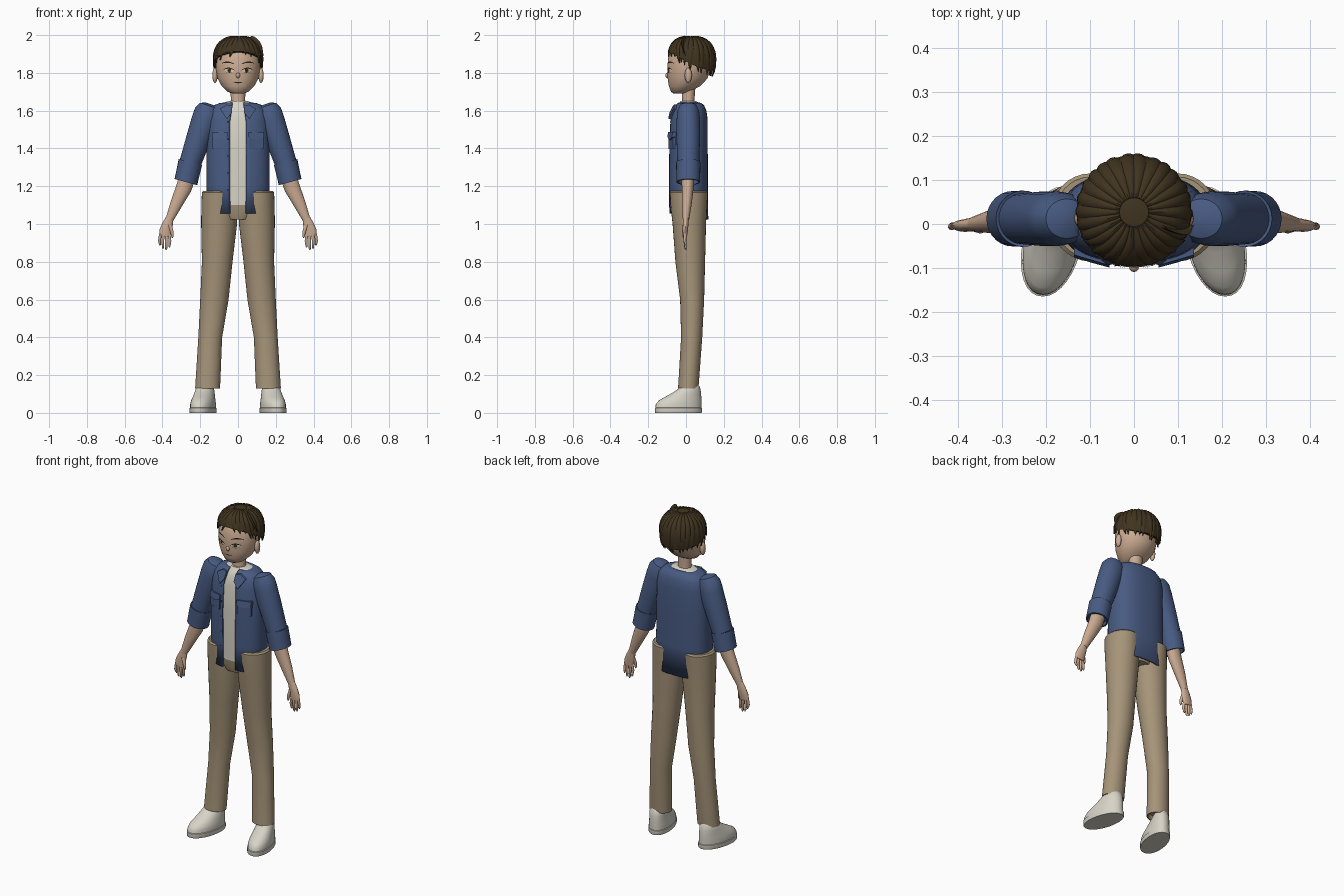
import bpy, bmesh, math, random
from mathutils import Vector
from mathutils.bvhtree import BVHTree

random.seed(4)
PI = math.pi


def material(name, rgb):
    m = bpy.data.materials.new(name)
    m.diffuse_color = (*rgb, 1)
    return m


SKIN = material("skin", (0.60, 0.41, 0.29))
HAIR = material("dark_brown", (0.052, 0.034, 0.014))
BLUE = material("denim_blue", (0.065, 0.105, 0.225))
KHAKI = material("khaki", (0.38, 0.295, 0.19))
CREAM = material("cream", (0.68, 0.65, 0.57))
DARK = material("near_black", (0.02, 0.014, 0.01))
EYE = material("eye_white", (0.72, 0.62, 0.45))


def spow(v, p):
    return math.copysign(abs(v) ** p, v)


def ring(x, y, z, rx, ry, tilt=0, n=28, p=1.0, a0=0):
    """Superellipse section, starting at the front; a0 leaves a gap there."""
    pts = []
    for i in range(n):
        a = 2 * PI * i / n if a0 == 0 else a0 + (2 * PI - 2 * a0) * i / (n - 1)
        u, v = rx * spow(math.sin(a), p), -ry * spow(math.cos(a), p)
        pts.append(Vector((x + u * math.cos(tilt), y + v, z + u * math.sin(tilt))))
    return pts


def add_rows(bm, rows, closed=True):
    vs = [[bm.verts.new(c) for c in r] for r in rows]
    n = len(rows[0])
    for a, b in zip(vs, vs[1:]):
        for j in range(n if closed else n - 1):
            k = (j + 1) % n
            bm.faces.new((a[j], a[k], b[k], b[j]))
    if closed:
        bm.faces.new(vs[0][::-1])
        bm.faces.new(vs[-1])


def finish(name, bm, mat, recalc=True):
    if recalc:
        bmesh.ops.recalc_face_normals(bm, faces=bm.faces)
    me = bpy.data.meshes.new(name)
    bm.to_mesh(me)
    bm.free()
    me.materials.append(mat)
    ob = bpy.data.objects.new(name, me)
    bpy.context.collection.objects.link(ob)
    return ob


def loft(name, sections, mat, side=1, n=28, p=1.0, shear=0):
    """Closed skin through sections (x, y, z, rx, ry, tilt)."""
    rows = [ring(*s, n=n, p=p) for s in sections]
    for r in rows:
        for v in r:
            v.x = side * (v.x - shear * v.y)
    bm = bmesh.new()
    add_rows(bm, rows)
    return finish(name, bm, mat)


def plate(name, pts, mat, side=1, depth=0.02):
    bm = bmesh.new()
    front = [Vector((side * x, y, z)) for x, y, z in pts]
    add_rows(bm, [front, [v + Vector((0, depth, 0)) for v in front]])
    return finish(name, bm, mat)


def ball(name, loc, size, mat):
    bm = bmesh.new()
    bmesh.ops.create_uvsphere(bm, u_segments=16, v_segments=10, radius=1)
    for v in bm.verts:
        v.co = Vector(loc) + v.co * Vector(size)
    return finish(name, bm, mat)


# Head and neck: (z, front y, back y, half width)
head = loft("head", [(0, (f + b) / 2, z, w, (b - f) / 2) for z, f, b, w in [
    (1.69, -0.065, -0.005, 0.028), (1.70, -0.079, 0.02, 0.055), (1.73, -0.091, 0.075, 0.086),
    (1.77, -0.097, 0.113, 0.108), (1.82, -0.099, 0.13, 0.117), (1.88, -0.095, 0.135, 0.118),
    (1.94, -0.07, 0.12, 0.095), (1.975, -0.02, 0.08, 0.05)]], SKIN, n=40)
loft("neck", [(0, 0.012, 1.6, 0.042, 0.036), (0, 0.012, 1.66, 0.038, 0.033),
              (0, 0.015, 1.74, 0.04, 0.036)], SKIN)
ball("nose", (0, -0.098, 1.787), (0.011, 0.011, 0.014), SKIN)

# Face details are thin strips projected on the head
bvh = BVHTree.FromPolygons([v.co for v in head.data.vertices],
                           [tuple(q.vertices) for q in head.data.polygons])


def strip(name, cx, cz, length, height, mat, arch=0.0, slope=0.0, lift=0.002, lens=True):
    top, mid, low = [], [], []
    for i in range(11):
        t = i / 5 - 1
        h = height * (math.sqrt(max(0.02, 1 - t * t)) if lens else 1 - 0.6 * abs(t))
        x, z = cx + t * length, cz + arch * (1 - t * t) + slope * t
        for row, dz in ((top, h), (mid, 0), (low, -h)):
            hit = bvh.ray_cast(Vector((x, -1, z + dz)), Vector((0, 1, 0)))[0]
            row.append(Vector((x, hit.y - lift, z + dz)))
    bm = bmesh.new()
    add_rows(bm, [low, mid, top], closed=False)
    finish(name, bm, mat, recalc=False)


for s, tag in ((-1, "left"), (1, "right")):
    strip(tag + "_eye", s * 0.047, 1.812, 0.026, 0.011, EYE)
    strip(tag + "_iris", s * 0.046, 1.813, 0.010, 0.010, HAIR, lift=0.003)
    strip(tag + "_pupil", s * 0.046, 1.813, 0.004, 0.005, DARK, lift=0.004)
    strip(tag + "_upper_lash", s * 0.048, 1.815, 0.030, 0.003, DARK, arch=0.010, slope=s * 0.002, lift=0.004)
    strip(tag + "_lower_lash", s * 0.047, 1.809, 0.022, 0.001, DARK, arch=-0.009, lift=0.003)
    strip(tag + "_brow", s * 0.053, 1.849, 0.032, 0.004, DARK, arch=0.008, slope=s * 0.002, lens=False)
    ball(tag + "_ear", (s * 0.122, 0.012, 1.787), (0.014, 0.019, 0.04), SKIN)
strip("mouth", 0, 1.752, 0.026, 0.003, DARK, arch=-0.004, lens=False)


# Hair: a cap covered by tapered clumps fanning out from the crown
def hair_point(az, th, k):
    r = abs(math.sin(th)) ** 0.85 * k
    return Vector((0.131 * r * math.sin(az), 0.027 - 0.13 * r * math.cos(az),
                   1.86 + 0.134 * k * spow(math.cos(th), 0.85)))


def hairline(az):
    return math.radians(90 - 20 * math.cos(az) + 4 * math.sin(az) ** 2)


bm = bmesh.new()
add_rows(bm, [[hair_point(2 * PI * j / 48, 0.03 + (hairline(2 * PI * j / 48) - 0.03) * i / 10, 1.0)
               for j in range(48)] for i in range(11)])
finish("hair_cap", bm, HAIR)


def clump(bm, az, sweep, start, end, width, lift=0.055):
    rows = []
    for i in range(10):
        t = i / 9
        th, a = start + (end - start) * t, az + sweep * t * t
        w = width * (1.02 - t ** 3.5)
        f = 0.35 + 0.65 * math.sin(PI * min(1, t + 0.15)) ** 0.5 if t < 0.85 else 0.5
        sec = [hair_point(a + w * j, th, 0.985 + lift * f * (1 - j * j)) for j in (-1, -0.5, 0, 0.5, 1)]
        rows.append(sec + [hair_point(a, th, 0.95)])
    add_rows(bm, rows)


bm = bmesh.new()
N = 26
for i in range(N):
    az = 2 * PI * (i + 0.5) / N
    front = math.cos(az) > 0.55
    sweep = 0.22 * (1 if math.sin(az) > 0 else -1) if front else random.uniform(-0.1, 0.12)
    clump(bm, az, sweep, 0.2, hairline(az) + random.uniform(0.10, 0.24), PI / N * 1.45,
          random.uniform(0.05, 0.07))
clump(bm, 1.1, 0.25, 0.5, 1.4, 0.05, 0.2)  # loose lock
finish("hair_clumps", bm, HAIR)

# Open jacket: (z, half width, front y, back y, half opening)
TORSO = [(1.055, 0.155, -0.09, 0.118, 0.042), (1.2, 0.168, -0.091, 0.116, 0.042),
         (1.4, 0.166, -0.09, 0.115, 0.044), (1.55, 0.16, -0.084, 0.115, 0.042),
         (1.60, 0.15, -0.071, 0.108, 0.034), (1.63, 0.125, -0.056, 0.095, 0.03),
         (1.641, 0.095, -0.045, 0.08, 0.03), (1.644, 0.055, -0.034, 0.06, 0.03)]
rows = []
for z, w, f, b, gap in TORSO:
    a0 = math.asin((gap / w) ** (1 / 0.8))
    rows.append(ring(0, (f + b) / 2, z, w, (b - f) / 2, n=49, p=0.8, a0=a0))
for v in rows[0]:
    v.z -= 0.03 if v.y > 0.03 else 0
bm = bmesh.new()
add_rows(bm, rows, closed=False)
jacket = finish("jacket_body", bm, BLUE, recalc=False)
mod = jacket.modifiers.new("thickness", "SOLIDIFY")
mod.thickness, mod.offset = 0.008, -1

# Shirt under the jacket
loft("shirt", [(0, (f + b) / 2, max(z, 1.1), w - 0.014, (b - f) / 2 - 0.012)
               for z, w, f, b, g in TORSO[:-1]] + [(0, 0.012, 1.65, 0.05, 0.042)], CREAM, n=40, p=0.8)
# Trouser seat
loft("trouser_seat", [(0, 0.015, 1.025, 0.075, 0.075), (0, 0.015, 1.06, 0.11, 0.086),
                      (0, 0.014, 1.12, 0.13, 0.09)], KHAKI, p=0.85)

for s, tag in ((-1, "left_"), (1, "right_")):
    # Jacket collar, pocket and flap
    plate(tag + "collar", [(0.03, -0.068, 1.628), (0.06, -0.062, 1.632), (0.095, -0.065, 1.61),
                           (0.06, -0.094, 1.555), (0.032, -0.088, 1.59)], BLUE, s)
    plate(tag + "pocket", [(0.058, -0.094, 1.40), (0.135, -0.070, 1.40),
                           (0.135, -0.068, 1.48), (0.058, -0.092, 1.48)], BLUE, s)
    plate(tag + "pocket_flap", [(0.056, -0.099, 1.46), (0.097, -0.088, 1.445), (0.137, -0.075, 1.46),
                                (0.137, -0.070, 1.487), (0.056, -0.094, 1.487)], BLUE, s)
    # Sleeve and rolled cuff
    loft(tag + "sleeve", [(0.15, 0.012, 1.636, 0.02, 0.02, 0.32), (0.153, 0.012, 1.626, 0.05, 0.045, 0.32),
                          (0.16, 0.012, 1.595, 0.07, 0.058, 0.32), (0.175, 0.012, 1.55, 0.071, 0.062, 0.32),
                          (0.21, 0.012, 1.45, 0.065, 0.062, 0.32), (0.252, 0.012, 1.325, 0.058, 0.058, 0.3)], BLUE, s)
    loft(tag + "cuff", [(0.25, 0.012, 1.322, 0.05, 0.05, 0.25), (0.252, 0.012, 1.328, 0.064, 0.064, 0.25),
                        (0.276, 0.012, 1.222, 0.062, 0.063, 0.27), (0.276, 0.012, 1.222, 0.053, 0.054, 0.27),
                        (0.27, 0.012, 1.245, 0.052, 0.053, 0.27)], BLUE, s)
    # Arm, palm, fingers and thumb
    loft(tag + "forearm", [(0.262, 0.01, 1.27, 0.044, 0.036, 0.35), (0.287, 0.009, 1.19, 0.042, 0.031, 0.4),
                           (0.325, 0.005, 1.11, 0.033, 0.026, 0.45), (0.362, 0, 1.025, 0.021, 0.017, 0.4)], SKIN, s, n=20)
    loft(tag + "palm", [(0.36, 0, 1.035, 0.02, 0.016, 0.4), (0.372, -0.002, 1.0, 0.028, 0.015, 0.3),
                        (0.384, -0.004, 0.965, 0.032, 0.014, 0.2), (0.388, -0.005, 0.935, 0.029, 0.010, 0.1)], SKIN, s, n=16)
    for i, (x, tip) in enumerate([(0.366, 0.875), (0.381, 0.862), (0.396, 0.868), (0.410, 0.885)]):
        dx = 0.004 * (i - 1.5)
        loft(f"{tag}finger_{i + 1}", [(x, -0.005, 0.95, 0.008, 0.008), (x + dx, -0.006, 0.91, 0.0075, 0.0075),
             (x + dx / 2, -0.002, tip + 0.008, 0.006, 0.006), (x + dx / 2, 0, tip, 0.002, 0.002)], SKIN, s, n=10)
    loft(tag + "thumb", [(0.362, -0.008, 0.995, 0.012, 0.010), (0.350, -0.013, 0.96, 0.009, 0.009),
                         (0.347, -0.014, 0.935, 0.007, 0.007), (0.348, -0.014, 0.925, 0.002, 0.002)], SKIN, s, n=10)
    # Trouser leg with open hem
    loft(tag + "trouser_leg", [
        (0.1, 0.015, 1.176, 0.082, 0.092), (0.1, 0.015, 1.168, 0.091, 0.1), (0.099, 0.015, 1.1, 0.095, 0.097),
        (0.1, 0.0175, 1.0, 0.095, 0.0885), (0.11, 0.0225, 0.8, 0.081, 0.0785), (0.125, 0.0325, 0.6, 0.075, 0.0635),
        (0.147, 0.03, 0.4, 0.063, 0.056), (0.161, 0.012, 0.13, 0.066, 0.054),
        (0.161, 0.012, 0.13, 0.06, 0.048), (0.16, 0.013, 0.16, 0.058, 0.046)], KHAKI, s, n=32)
    # Shoe upper and sole, splayed outward
    loft(tag + "shoe", [(0.178, (f + b) / 2, z, w, (b - f) / 2) for z, f, b, w in [
        (0.02, -0.162, 0.082, 0.064), (0.045, -0.160, 0.082, 0.064), (0.065, -0.145, 0.082, 0.061),
        (0.085, -0.11, 0.081, 0.056), (0.11, -0.066, 0.079, 0.051), (0.135, -0.03, 0.074, 0.045),
        (0.15, -0.02, 0.065, 0.036)]], CREAM, s, n=32, p=0.95, shear=0.18)
    loft(tag + "sole", [(0.178, -0.04, z, w, d) for z, w, d in
                        ((0, 0.066, 0.123), (0.005, 0.068, 0.125), (0.026, 0.068, 0.125), (0.028, 0.064, 0.121))],
         CREAM, s, n=32, p=0.95, shear=0.18)

# Jacket buttons
for i in range(5):
    ball(f"button_{i + 1}", (-0.052, -0.086 if i < 4 else -0.08, 1.18 + 0.09 * i), (0.004, 0.004, 0.004), DARK)

for ob in bpy.context.collection.objects:
    ob.select_set(True)
bpy.context.view_layer.objects.active = head
bpy.ops.object.shade_smooth_by_angle(angle=math.radians(40))
